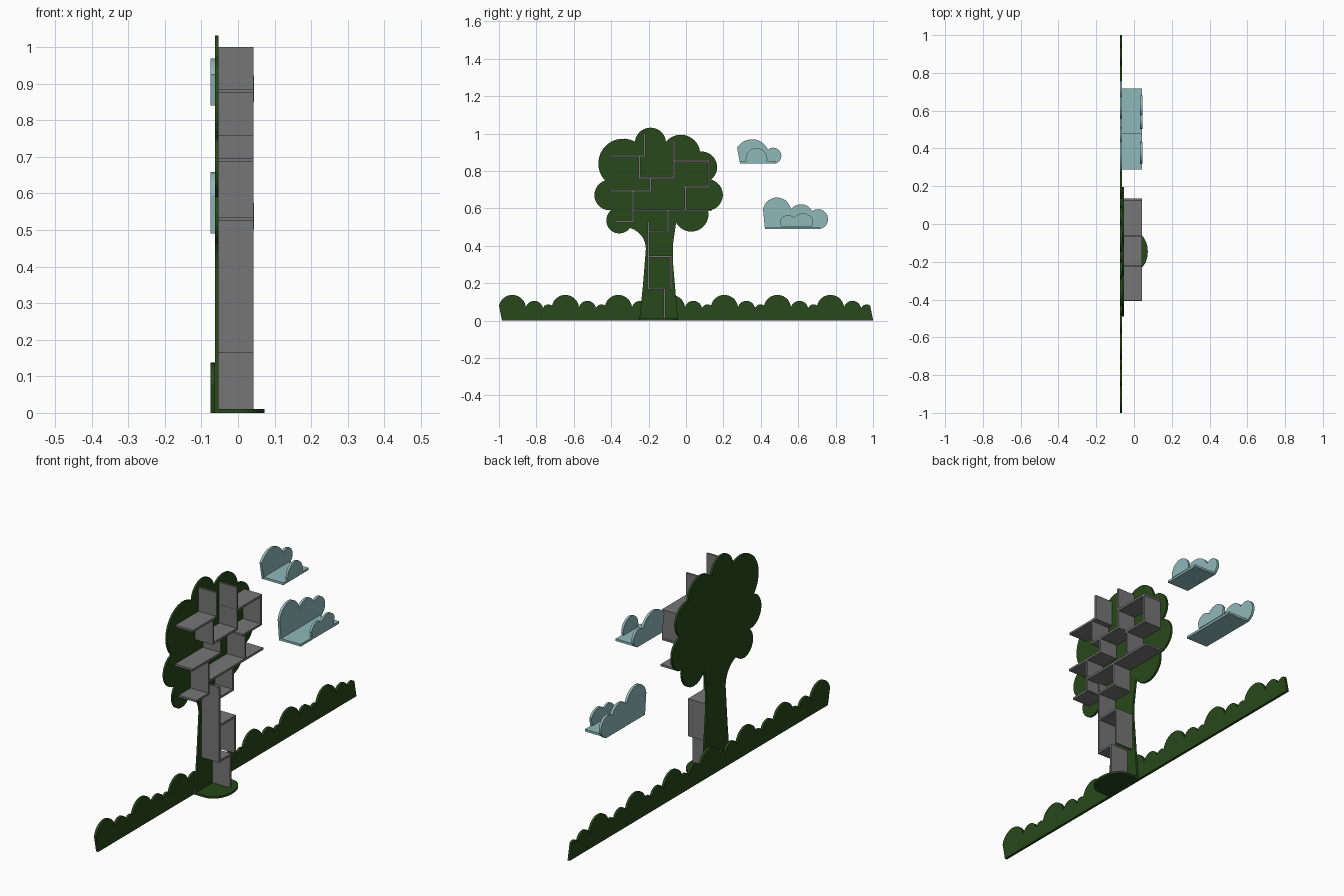
import bpy, bmesh, math
from mathutils import Vector

if "Cube" in bpy.data.objects:
    bpy.data.objects.remove(bpy.data.objects["Cube"])


def material(name, rgb):
    m = bpy.data.materials.new(name)
    m.diffuse_color = (*rgb, 1)
    m.use_nodes = True
    m.node_tree.nodes["Principled BSDF"].inputs["Base Color"].default_value = m.diffuse_color
    return m


GREEN = material("leaf_green", (0.02, 0.065, 0.01))
BLUE = material("cloud_blue", (0.28, 0.48, 0.49))
GREY = material("shelf_grey", (0.18, 0.18, 0.18))


def outline(points, steps=14):
    """Points (a, b[, bulge]); bulge = arc height / half chord to the next point."""
    out = []
    for i, p in enumerate(points):
        a, b = Vector(p[:2]), Vector(points[(i + 1) % len(points)][:2])
        out.append(a)
        if len(p) < 3:
            continue
        half, k = (b - a) / 2, p[2]
        normal = Vector((-half.y, half.x))
        sweep = 2 * math.atan(abs(k))          # half of the arc angle
        r = 1 / math.sin(sweep)
        for s in range(1, steps):
            t = -sweep + 2 * sweep * s / steps
            h = r * math.cos(t) - r * math.cos(sweep)
            out.append((a + b) / 2 + half * r * math.sin(t)
                       + normal * math.copysign(h, k))
    return out


def plate(name, pts, lo, hi, mat, axis="x"):
    """Extrude a flat outline between lo and hi along x or z."""
    bm = bmesh.new()
    place = (lambda p: (lo, p[0], p[1])) if axis == "x" else (lambda p: (p[0], p[1], lo))
    face = bm.faces.new([bm.verts.new(place(p)) for p in pts])
    top = bmesh.ops.extrude_face_region(bm, geom=[face])["geom"]
    move = Vector((hi - lo, 0, 0)) if axis == "x" else Vector((0, 0, hi - lo))
    bmesh.ops.translate(bm, vec=move, verts=[v for v in top if isinstance(v, bmesh.types.BMVert)])
    bmesh.ops.recalc_face_normals(bm, faces=bm.faces)
    me = bpy.data.meshes.new(name)
    bm.to_mesh(me)
    bm.free()
    me.materials.append(mat)
    ob = bpy.data.objects.new(name, me)
    bpy.context.collection.objects.link(ob)
    return ob


def board(name, y0, y1, z0, z1, x0, x1, mat):
    return plate(name, [(y0, z0), (y0, z1), (y1, z1), (y1, z0)], x0, x1, mat)


# Tree back panel: trunk and scalloped crown
plate("tree_panel", outline([
    (-.25, 0), (-.23, .19), (-.215, .38, -.35), (-.30, .495, 1.15), (-.40, .59, .9),
    (-.433, .749, .85), (-.273, .957, .9), (-.107, .957, .65), (.075, .904, .75),
    (.134, .754, .85), (.118, .588, .87), (-.053, .524), (-.07, .406), (-.07, .315),
    (-.043, 0)]), -.063, -.053, GREEN)

# Rounded foot plate in front of the trunk
foot = [(-.053, -.25), (-.053, -.042)]
foot += [(.073 * math.sin(t), -.146 + .104 * math.cos(t))
         for t in (math.pi * i / 24 for i in range(25))]
plate("foot_plate", foot, 0, .01, GREEN, "z")

# Hedge strip: one scalloped unit repeated
unit = [(-.984, 0), (-1, .08, .85), (-.856, .072, .8), (-.765, .066, .5), (-.7165, .08), (-.7005, 0)]
for i in range(7):
    d = i * .2835
    plate(f"hedge_{i + 1}", outline([(p[0] + d, *p[1:]) for p in unit]), -.075, -.063, GREEN)

# Shelf boards: horizontals (y0, y1, z) and uprights (y, z0, z1)
T = .005
for i, (a, b, z) in enumerate([
        (-.405, -.217, .88), (-.254, -.06, .762), (-.07, .126, .853), (-.02, .126, .714),
        (-.408, -.185, .692), (-.287, .135, .59), (-.38, -.28, .53), (-.205, -.092, .478),
        (-.205, -.075, .342), (-.205, -.112, .17)]):
    board(f"shelf_{i + 1}", a, b, z - T, z + T, -.053, .042, GREY)
for i, (y, a, b) in enumerate([
        (-.222, .88, 1.0), (-.249, .762, .88), (-.064, .762, .965), (.119, .714, .853),
        (-.003, .59, .714), (-.19, .692, .762), (-.283, .53, .692), (-.096, .478, .59),
        (-.2, .165, .53), (-.08, .165, .342), (-.115, .01, .17)]):
    board(f"upright_{i + 1}", y - T, y + T, a, b, -.053, .042, GREY)

# Cloud shelves: back panel, base board, small front panel
clouds = {
    "small_cloud": ([(.289, .84), (.273, .925, .6), (.438, .914, 1.2), (.481, .84)],
                    [(.321, .85, 1.3), (.433, .85)]),
    "large_cloud": ([(.422, .49), (.412, .594, .86), (.561, .594, .57),
                     (.674, .585, 1.25), (.717, .49)],
                    [(.508, .502), (.503, .53, .6), (.578, .55, .55), (.68, .54), (.674, .502)]),
}
for name, (back, front) in clouds.items():
    z = back[0][1]
    plate(name + "_back", outline(back), -.075, -.063, BLUE)
    board(name + "_base", back[0][0], back[-1][0], z, z + .011, -.063, .042, BLUE)
    plate(name + "_front", outline(front), .033, .044, BLUE)
